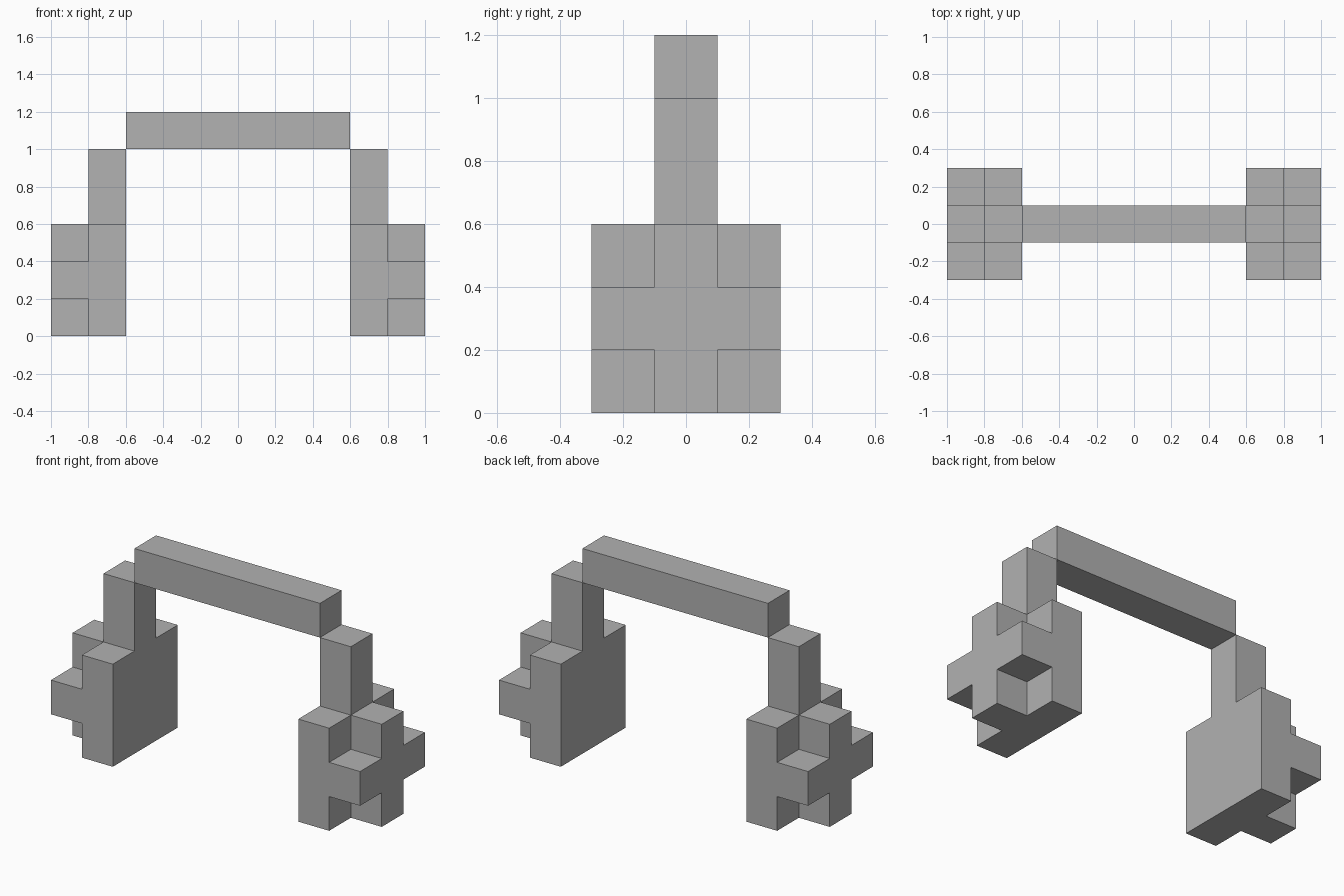
import bpy
import bmesh
from mathutils import Matrix, Vector

cube = bpy.data.objects.get("Cube")
if cube:
    bpy.data.objects.remove(cube, do_unlink=True)

UNIT = 0.2  # block size

grey = bpy.data.materials.new("plain grey")
grey.use_nodes = True
grey.diffuse_color = (0.445, 0.445, 0.445, 1)
grey.node_tree.nodes["Principled BSDF"].inputs["Base Color"].default_value = grey.diffuse_color


def block(size, center):
    """New bmesh holding one box, measured in blocks."""
    bm = bmesh.new()
    matrix = Matrix.Translation(Vector(center) * UNIT) @ Matrix.Diagonal((*(Vector(size) * UNIT), 1))
    bmesh.ops.create_cube(bm, size=1, matrix=matrix)
    return bm


def extrude(bm, faces, offset):
    """Pull a region of faces outward, leaving nothing inside."""
    result = bmesh.ops.extrude_face_region(bm, geom=faces)
    verts = [v for v in result["geom"] if isinstance(v, bmesh.types.BMVert)]
    bmesh.ops.translate(bm, verts=verts, vec=Vector(offset) * UNIT)
    leftover = [f for f in faces if f.is_valid]
    if leftover:
        bmesh.ops.delete(bm, geom=leftover, context='FACES')


def finish(bm, name):
    bmesh.ops.dissolve_limit(bm, angle_limit=0.01, verts=bm.verts[:], edges=bm.edges[:])
    bmesh.ops.recalc_face_normals(bm, faces=bm.faces[:])
    mesh = bpy.data.meshes.new(name)
    bm.to_mesh(mesh)
    bm.free()
    mesh.materials.append(grey)
    bpy.context.collection.objects.link(bpy.data.objects.new(name, mesh))


def ear_cup(name, side):
    # Square cushion, divided into blocks
    bm = block((1, 3, 3), (3.5, 0, 1.5))
    bmesh.ops.subdivide_edges(bm, edges=bm.edges[:], cuts=2, use_grid_fill=True)
    bm.normal_update()
    middle = UNIT / 2
    height = 1.5 * UNIT
    top, cross = [], []
    for f in bm.faces:
        c = f.calc_center_median()
        in_column = abs(c.y) < middle
        if f.normal.z > 0.9 and in_column:
            top.append(f)
        elif f.normal.x > 0.9 and (in_column or abs(c.z - height) < middle):
            cross.append(f)
    # Arm rising to the headband
    extrude(bm, top, (0, 0, 2))
    # Raised cross on the outer side
    extrude(bm, cross, (1, 0, 0))
    bmesh.ops.scale(bm, vec=(side, 1, 1), verts=bm.verts[:])
    finish(bm, name)


ear_cup("left_ear_cup", 1)
ear_cup("right_ear_cup", -1)

# Straight band across the top
finish(block((6, 1, 1), (0, 0, 5.5)), "headband")
